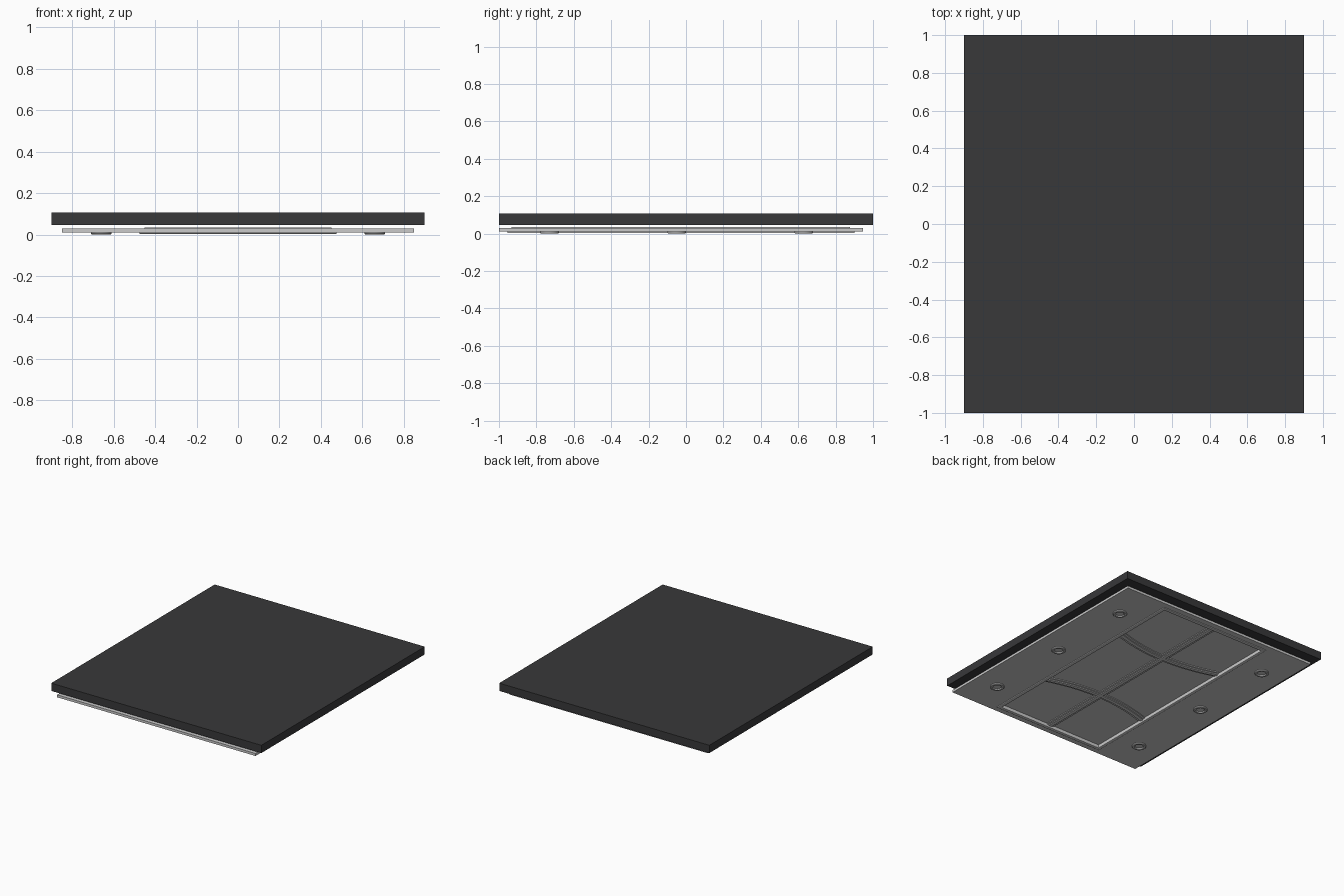
import bpy, bmesh, math
from mathutils import Vector

if "Cube" in bpy.data.objects:
    bpy.data.objects.remove(bpy.data.objects["Cube"])


def make_object(name, verts, faces, smooth=False):
    mesh = bpy.data.meshes.new(name)
    mesh.from_pydata(verts, [], faces)
    bm = bmesh.new()
    bm.from_mesh(mesh)
    bmesh.ops.remove_doubles(bm, verts=bm.verts, dist=1e-5)
    bmesh.ops.recalc_face_normals(bm, faces=bm.faces)
    bm.to_mesh(mesh)
    bm.free()
    obj = bpy.data.objects.new(name, mesh)
    bpy.context.collection.objects.link(obj)
    if smooth:
        bpy.ops.object.select_all(action='DESELECT')
        obj.select_set(True)
        bpy.context.view_layer.objects.active = obj
        bpy.ops.object.shade_smooth_by_angle(angle=math.radians(30))
    return obj


def box(name, x, y0, y1, z0, z1):
    bpy.ops.mesh.primitive_cube_add(size=1, location=(0, (y0 + y1) / 2, (z0 + z1) / 2))
    obj = bpy.context.object
    obj.name = name
    obj.scale = (2 * x, y1 - y0, z1 - z0)
    return obj


def ring(name, loops):
    """Close a series of rectangular loops (half x, y0, y1, z) into a frame."""
    verts, faces, n = [], [], len(loops)
    for x, y0, y1, z in loops:
        verts += [(-x, y0, z), (x, y0, z), (x, y1, z), (-x, y1, z)]
    for i in range(n):
        j = (i + 1) % n
        for k in range(4):
            m = (k + 1) % 4
            faces.append((4 * i + k, 4 * i + m, 4 * j + m, 4 * j + k))
    return make_object(name, verts, faces)


def sweep(name, path, section):
    """Sweep a cross-section (sideways offset, z) along a flat path."""
    pts = [Vector(p) for p in path]
    verts, faces, n = [], [], len(section)
    for i, p in enumerate(pts):
        t = (pts[min(i + 1, len(pts) - 1)] - pts[max(i - 1, 0)]).normalized()
        side = Vector((-t.y, t.x))
        verts += [(*(p + side * o), z) for o, z in section]
    for i in range(len(pts) - 1):
        for k in range(n):
            m = (k + 1) % n
            faces.append((i * n + k, i * n + m, (i + 1) * n + m, (i + 1) * n + k))
    faces.append(tuple(range(n)))
    faces.append(tuple(range((len(pts) - 1) * n, len(pts) * n)))
    return make_object(name, verts, faces, True)


def lathe(name, profile, cx, cy, segs=32):
    verts, faces, n = [], [], len(profile)
    for s in range(segs):
        a = 2 * math.pi * s / segs
        verts += [(cx + r * math.cos(a), cy + r * math.sin(a), z) for r, z in profile]
    for s in range(segs):
        t = (s + 1) % segs
        for k in range(n - 1):
            faces.append((s * n + k, t * n + k, t * n + k + 1, s * n + k + 1))
    faces.append(tuple(s * n for s in range(segs)))
    faces.append(tuple(s * n + n - 1 for s in range(segs)))
    return make_object(name, verts, faces, True)


# Dark slab above the ceiling
dark = bpy.data.materials.new("dark_slab")
dark.diffuse_color = (0.04, 0.04, 0.042, 1)
dark.use_nodes = True
dark.node_tree.nodes["Principled BSDF"].inputs["Base Color"].default_value = dark.diffuse_color
slab = box("roof_slab", 0.9, -1, 1, 0.046, 0.106)
slab.data.materials.append(dark)

# Ceiling panel with the large opening
IN = (0.45, -0.93, 0.875)
ring("ceiling_panel", [(0.85, -1, 0.945, 0.01), (0.85, -1, 0.945, 0.029),
                       (*IN, 0.029), (*IN, 0.01)])

# Moulded trim around the opening
ring("opening_trim", [(0.475, -0.955, 0.9, 0.01), (0.475, -0.955, 0.9, 0.004),
                      (0.47, -0.95, 0.895, 0.002), (0.455, -0.935, 0.88, 0.002),
                      (*IN, 0.004), (*IN, 0.01)])

# Recessed infill plate
box("recessed_plate", 0.452, -0.933, 0.878, 0.029, 0.035)

# Stepped mouldings: one straight, two bowed towards the middle
section = [(-0.032, 0.03), (-0.032, 0.023), (-0.014, 0.023), (-0.014, 0.017),
           (0.014, 0.017), (0.014, 0.023), (0.032, 0.023), (0.032, 0.03)]
sweep("straight_moulding", [(0, -0.93), (0, 0.875)], section)
for name, sign in (("back_moulding", 1), ("front_moulding", -1)):
    path = []
    for i in range(25):
        u = -1 + i / 12
        path.append((0.45 * u, -0.03 + sign * (0.345 + 0.075 * u * u)))
    sweep(name, path, section)

# Six round downlights
lamp = [(0.05, 0.011), (0.05, 0.004), (0.046, 0.0), (0.034, 0.0), (0.028, 0.007)]
for side, sx in (("right", 1), ("left", -1)):
    for i, y in enumerate((-0.73, -0.05, 0.63)):
        lathe(f"{side}_downlight_{i + 1}", lamp, sx * 0.66, y)
